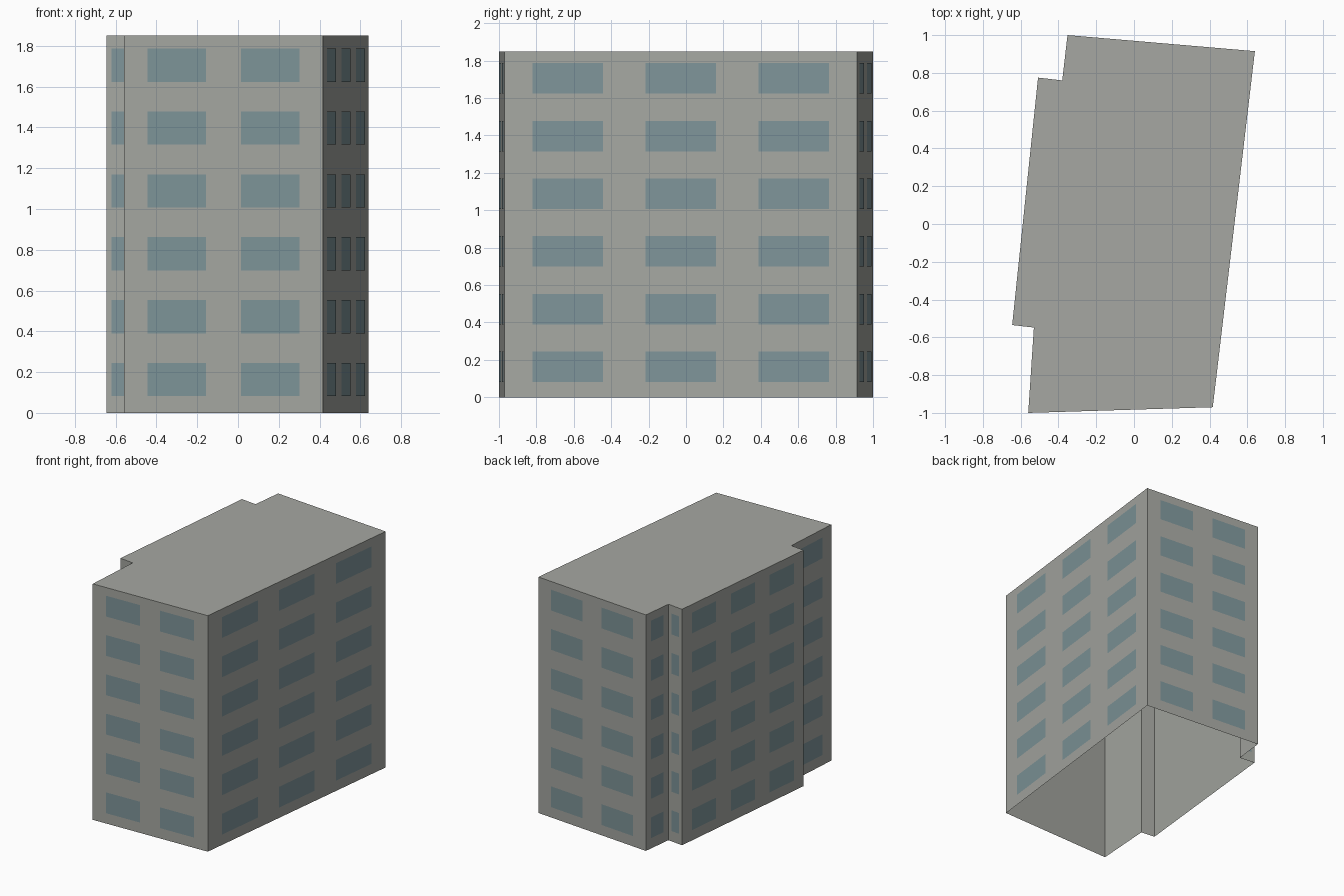
import bpy
import bmesh
from mathutils import Vector

cube = bpy.data.objects.get("Cube")
if cube:
    bpy.data.objects.remove(cube, do_unlink=True)

HEIGHT = 1.85
FLOORS = 6
SILL, WINDOW_HEIGHT = 0.082, 0.163
OFFSET = 0.002

# Footprint corners, counter-clockwise, with the window columns of the wall that starts there
FOOTPRINT = [
    (-0.56, -1.0, 2), (0.417, -0.97, 3), (0.64, 0.915, 2), (-0.352, 1.0, 1),
    (-0.38, 0.76, 1), (-0.508, 0.775, 3), (-0.645, -0.535, 1), (-0.53, -0.548, 1),
]


def make_material(name, colour):
    mat = bpy.data.materials.new(name)
    mat.use_nodes = True
    mat.diffuse_color = colour
    bsdf = mat.node_tree.nodes["Principled BSDF"]
    bsdf.inputs["Base Color"].default_value = colour
    bsdf.inputs["Roughness"].default_value = 0.8
    return mat


def make_object(name, bm, mat):
    mesh = bpy.data.meshes.new(name)
    bm.to_mesh(mesh)
    bm.free()
    mesh.materials.append(mat)
    obj = bpy.data.objects.new(name, mesh)
    bpy.context.collection.objects.link(obj)
    return obj


concrete = make_material("warm grey concrete", (0.38, 0.39, 0.36, 1))
glass = make_material("blue grey glass", (0.21, 0.30, 0.32, 1))

corners = [Vector((x, y, 0)) for x, y, _ in FOOTPRINT]
up = Vector((0, 0, 1))

# Building shell: walls and flat roof, open underneath
bm = bmesh.new()
low = [bm.verts.new(c) for c in corners]
high = [bm.verts.new(c + up * HEIGHT) for c in corners]
for i in range(len(corners)):
    j = (i + 1) % len(corners)
    bm.faces.new((low[i], low[j], high[j], high[i]))
bm.faces.new(high)
make_object("building_shell", bm, concrete)

# Window panes: evenly spaced columns on every wall and floor
bm = bmesh.new()
for i, (_, _, columns) in enumerate(FOOTPRINT):
    start, end = corners[i], corners[(i + 1) % len(corners)]
    along = end - start
    outward = along.cross(up).normalized() * OFFSET
    width = 1 / (1.6 * columns + 0.2)
    for column in range(columns):
        left = start + along * width * (0.4 + 1.6 * column) + outward
        right = left + along * width
        for floor in range(FLOORS):
            bottom = up * (floor * HEIGHT / FLOORS + SILL)
            top = bottom + up * WINDOW_HEIGHT
            pane = (left + bottom, right + bottom, right + top, left + top)
            bm.faces.new([bm.verts.new(p) for p in pane])
make_object("window_panes", bm, glass)
